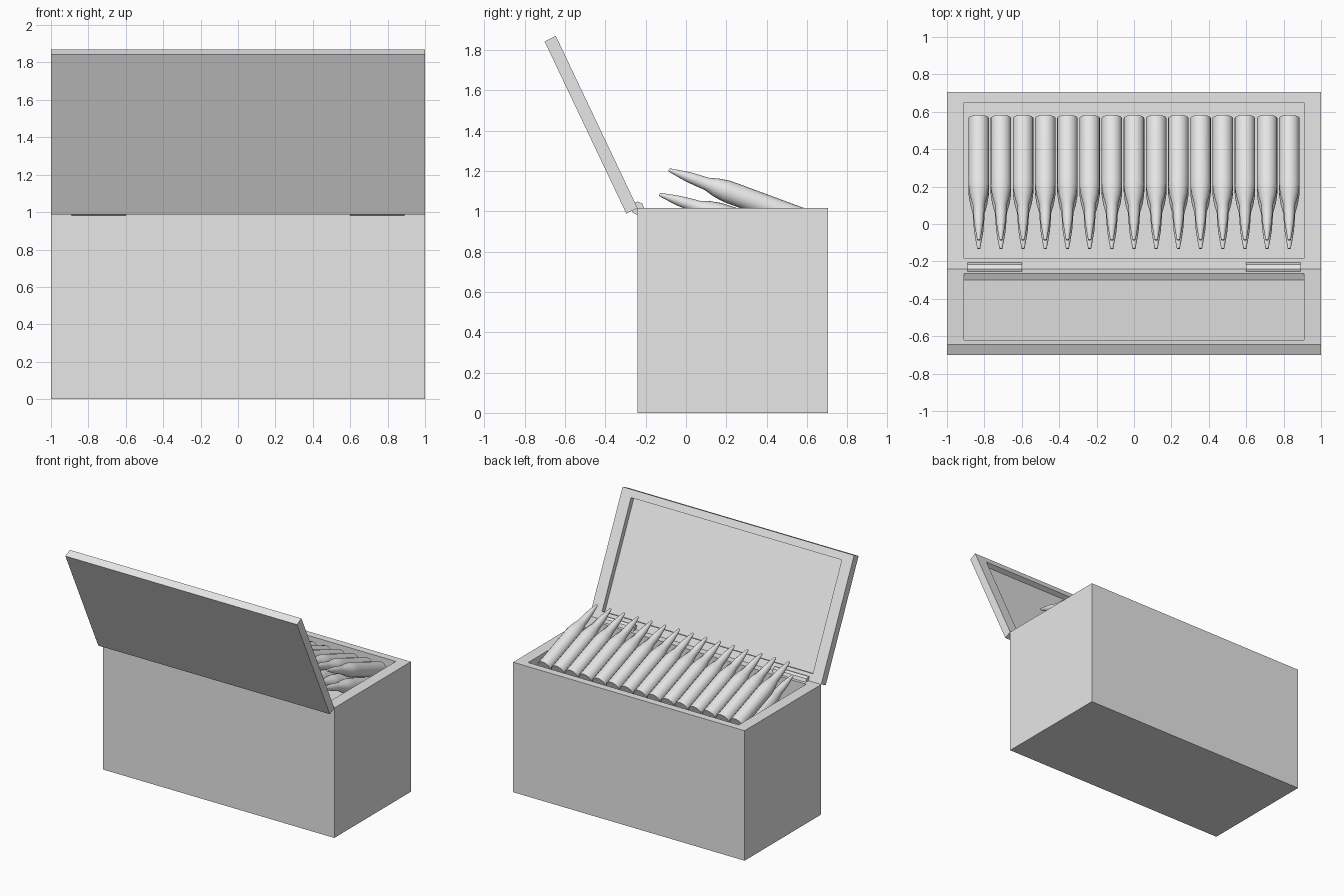
import bpy, bmesh
from math import radians, pi
from mathutils import Vector

cube = bpy.data.objects.get("Cube")
if cube:
    bpy.data.objects.remove(cube, do_unlink=True)

GREY = (0.8, 0.8, 0.8, 1)
grey = bpy.data.materials.new("light_grey")
grey.use_nodes = True
grey.diffuse_color = GREY
grey.node_tree.nodes["Principled BSDF"].inputs["Base Color"].default_value = GREY

DEPTH = 0.945    # front to back of crate and lid
TOP = 1.015      # rim height
HINGE_Y = -0.24  # front edge of the crate


def mesh_from(bm, name):
    bmesh.ops.recalc_face_normals(bm, faces=bm.faces)
    mesh = bpy.data.meshes.new(name)
    bm.to_mesh(mesh)
    bm.free()
    mesh.materials.append(grey)
    return mesh


def place(name, mesh, location, tilt=0):
    obj = bpy.data.objects.new(name, mesh)
    obj.location = location
    obj.rotation_euler.x = tilt
    bpy.context.collection.objects.link(obj)
    return obj


def tray(name, height, recess):
    """Box hanging below z = 0 and in front of y = 0, hollowed from the top."""
    bm = bmesh.new()
    bmesh.ops.create_cube(bm, size=1)
    for v in bm.verts:
        v.co = Vector((v.co.x * 2, (v.co.y - 0.5) * DEPTH, (v.co.z - 0.5) * height))
    top = max(bm.faces, key=lambda f: f.calc_center_median().z)
    bmesh.ops.inset_individual(bm, faces=[top], thickness=0.08)
    for v in top.verts:
        v.co.x = 0.91 if v.co.x > 0 else -0.91
    bmesh.ops.inset_individual(bm, faces=[top], thickness=0, depth=-recess)
    return mesh_from(bm, name)


# Crate and its open lid
place("crate", tray("crate", TOP, 0.22), (0, HINGE_Y + DEPTH, TOP))
place("lid", tray("lid", 0.062, 0.039), (0, HINGE_Y, TOP), radians(-64.6))

# Hinge pins
for side, x in (("right", -0.745), ("left", 0.745)):
    bm = bmesh.new()
    bmesh.ops.create_cone(bm, cap_ends=True, segments=8, radius1=0.033,
                          radius2=0.033, depth=0.29)
    for v in bm.verts:
        v.co = Vector((v.co.z, v.co.x, v.co.y))
    place(side + "_hinge", mesh_from(bm, side + "_hinge"), (x, HINGE_Y, TOP))

# Cartridge: lathed profile of (radius, distance from the tip)
PROFILE = [(0, 0), (0.008, 0), (0.017, 0.05), (0.025, 0.1), (0.029, 0.15),
           (0.032, 0.2), (0.046, 0.25), (0.054, 0.3), (0.055, 0.32),
           (0.055, 0.693), (0, 0.693)]
bm = bmesh.new()
verts = [bm.verts.new((r, 0, -d)) for r, d in PROFILE]
edges = [bm.edges.new(pair) for pair in zip(verts, verts[1:])]
bmesh.ops.spin(bm, geom=verts + edges, cent=(0, 0, 0), axis=(0, 0, 1),
               angle=2 * pi, steps=20, use_merge=True)
bmesh.ops.remove_doubles(bm, verts=bm.verts, dist=0.0005)
cartridge = mesh_from(bm, "cartridge")

# Two tilted layers of fifteen cartridges
first = None
for layer, y, z, rise in (("upper", -0.085, 1.205, 20.3), ("lower", -0.132, 1.083, 18)):
    for i in range(15):
        obj = place(f"{layer}_cartridge_{i + 1}", cartridge,
                    ((i - 7) * 0.1186, y, z), radians(90 - rise))
        first = first or obj

bpy.ops.object.select_all(action='DESELECT')
first.select_set(True)
bpy.context.view_layer.objects.active = first
bpy.ops.object.shade_smooth_by_angle(angle=radians(40))
